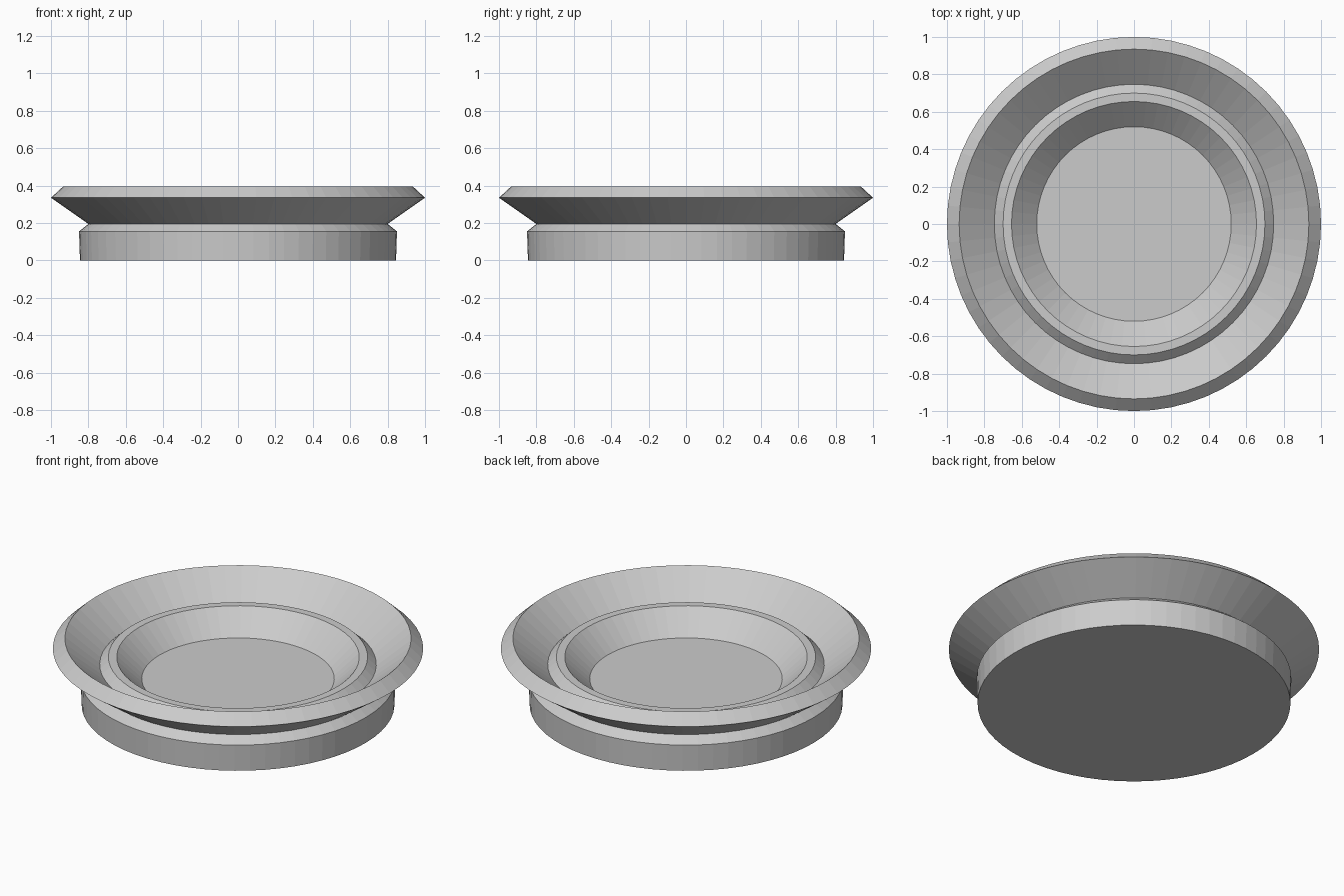
import bpy, bmesh, math

if "Cube" in bpy.data.objects:
    bpy.data.objects.remove(bpy.data.objects["Cube"])

SIDES = 64


def lathe(name, profile):
    """Spin an (r, z) profile, running from axis to axis, into a closed flat-shaded solid."""
    bm = bmesh.new()
    verts = [bm.verts.new((r, 0, z)) for r, z in profile]
    edges = [bm.edges.new(pair) for pair in zip(verts, verts[1:])]
    bmesh.ops.spin(bm, geom=verts + edges, cent=(0, 0, 0), axis=(0, 0, 1),
                   angle=math.tau, steps=SIDES, use_duplicate=False)
    bmesh.ops.remove_doubles(bm, verts=bm.verts, dist=1e-4)
    # merge the flat discs into single faces
    bmesh.ops.dissolve_verts(bm, verts=[v for v in bm.verts if v.co.xy.length < 1e-4])
    bmesh.ops.recalc_face_normals(bm, faces=bm.faces)
    mesh = bpy.data.meshes.new(name)
    bm.to_mesh(mesh)
    bm.free()
    obj = bpy.data.objects.new(name, mesh)
    bpy.context.collection.objects.link(obj)
    return obj


lathe("flared_dish", [
    (0, 0), (0.845, 0), (0.85, 0.155),      # base drum
    (0.80, 0.195),                          # neck
    (1.0, 0.335), (0.935, 0.395),           # flared rim
    (0.747, 0.24),                          # inner groove
    (0.70, 0.284), (0.655, 0.284),          # raised ring
    (0.52, 0.155), (0, 0.155),              # sunken floor
])
